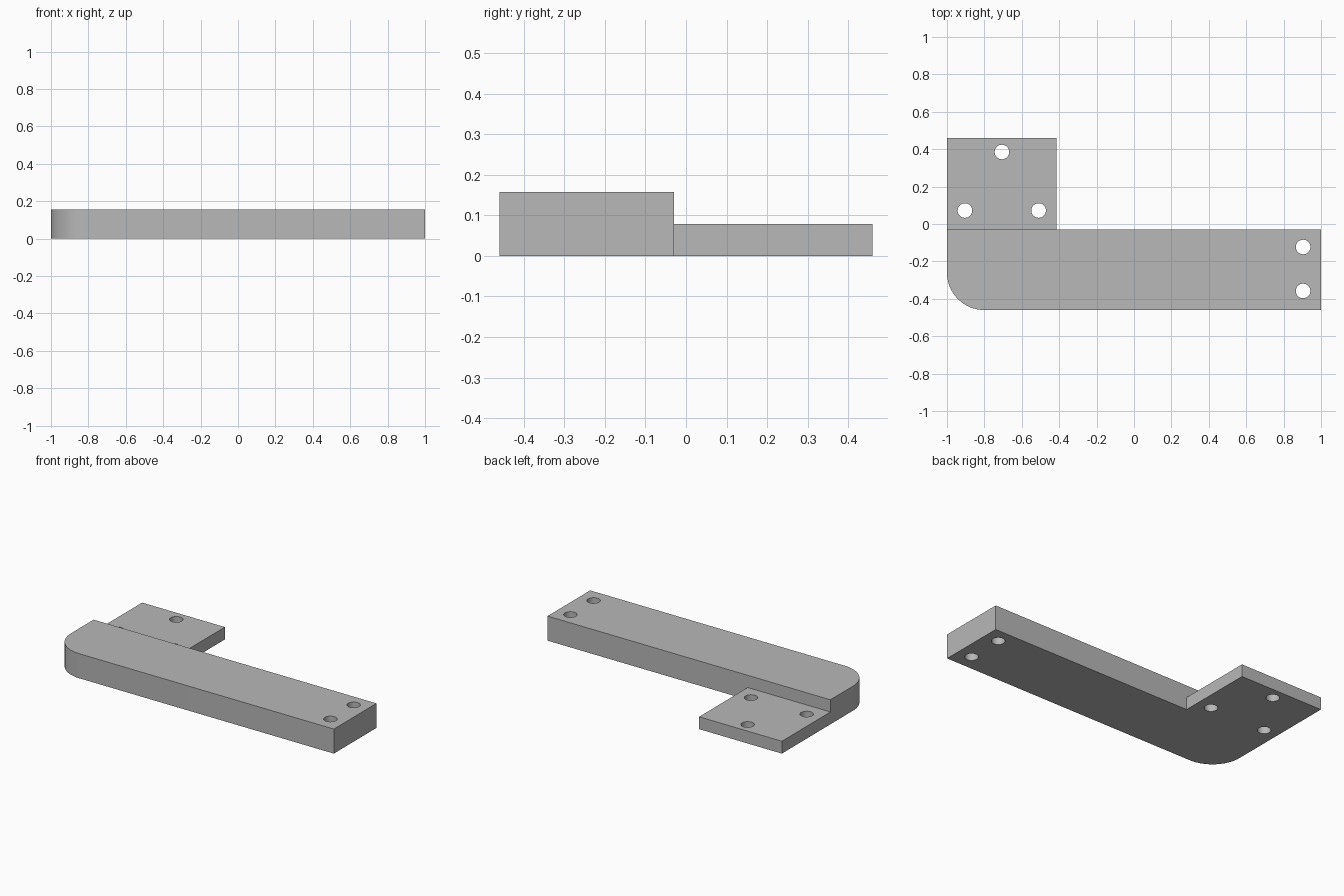
import bpy, bmesh
from math import pi, cos, sin, radians

default = bpy.data.objects.get("Cube")
if default:
    bpy.data.objects.remove(default, do_unlink=True)

# Overall sizes
BACK, FRONT, STEP = 0.46, -0.46, -0.03
BAR_TOP, TAB_TOP = 0.157, 0.079
TAB_RIGHT, CORNER = -0.415, 0.2
HOLE_RADIUS = 0.039

grey = bpy.data.materials.new("plain grey")
grey.use_nodes = True
colour = (0.48, 0.48, 0.48, 1)
grey.diffuse_color = colour
grey.node_tree.nodes["Principled BSDF"].inputs["Base Color"].default_value = colour


def extruded(name, outline, bottom, top):
    """Make a closed solid by raising a flat outline."""
    bm = bmesh.new()
    base = bm.faces.new([bm.verts.new((x, y, bottom)) for x, y in outline])
    lifted = bmesh.ops.extrude_face_region(bm, geom=[base], use_keep_orig=True)
    verts = [v for v in lifted["geom"] if isinstance(v, bmesh.types.BMVert)]
    bmesh.ops.translate(bm, verts=verts, vec=(0, 0, top - bottom))
    bmesh.ops.recalc_face_normals(bm, faces=bm.faces)
    mesh = bpy.data.meshes.new(name)
    bm.to_mesh(mesh)
    bm.free()
    mesh.materials.append(grey)
    obj = bpy.data.objects.new(name, mesh)
    bpy.context.collection.objects.link(obj)
    return obj


def arc(cx, cy, radius, start, end, steps):
    angles = [start + (end - start) * i / steps for i in range(steps + 1)]
    return [(cx + radius * cos(a), cy + radius * sin(a)) for a in angles]


def cut(target, cutter):
    """Subtract the cutter for good and remove it."""
    cutter.hide_render = True
    mod = target.modifiers.new("cut", 'BOOLEAN')
    mod.operation, mod.solver, mod.object = 'DIFFERENCE', 'EXACT', cutter
    bpy.context.view_layer.objects.active = target
    bpy.ops.object.modifier_apply(modifier=mod.name)
    bpy.data.objects.remove(cutter, do_unlink=True)


# L-shaped bracket with one rounded front corner
rounded = arc(-1 + CORNER, FRONT + CORNER, CORNER, pi, 1.5 * pi, 16)
outline = rounded + [(1, FRONT), (1, STEP), (TAB_RIGHT, STEP), (TAB_RIGHT, BACK), (-1, BACK)]
bracket = extruded("bracket", outline, 0, BAR_TOP)

# Step down to the thinner mounting tab
step = [(-1.1, STEP), (-0.3, STEP), (-0.3, 0.6), (-1.1, 0.6)]
cut(bracket, extruded("step_cutter", step, TAB_TOP, 0.3))

# Screw holes: three in the tab, two at the far end of the bar
for x, y in [(-0.706, 0.385), (-0.904, 0.072), (-0.51, 0.072), (0.904, -0.123), (0.904, -0.358)]:
    circle = arc(x, y, HOLE_RADIUS, 0, 2 * pi, 32)[:-1]
    cut(bracket, extruded("hole_cutter", circle, -0.1, 0.3))

# Smooth the corner and holes, keep the edges crisp
bpy.ops.object.select_all(action='DESELECT')
bracket.select_set(True)
bpy.context.view_layer.objects.active = bracket
bpy.ops.object.shade_smooth_by_angle(angle=radians(30))
